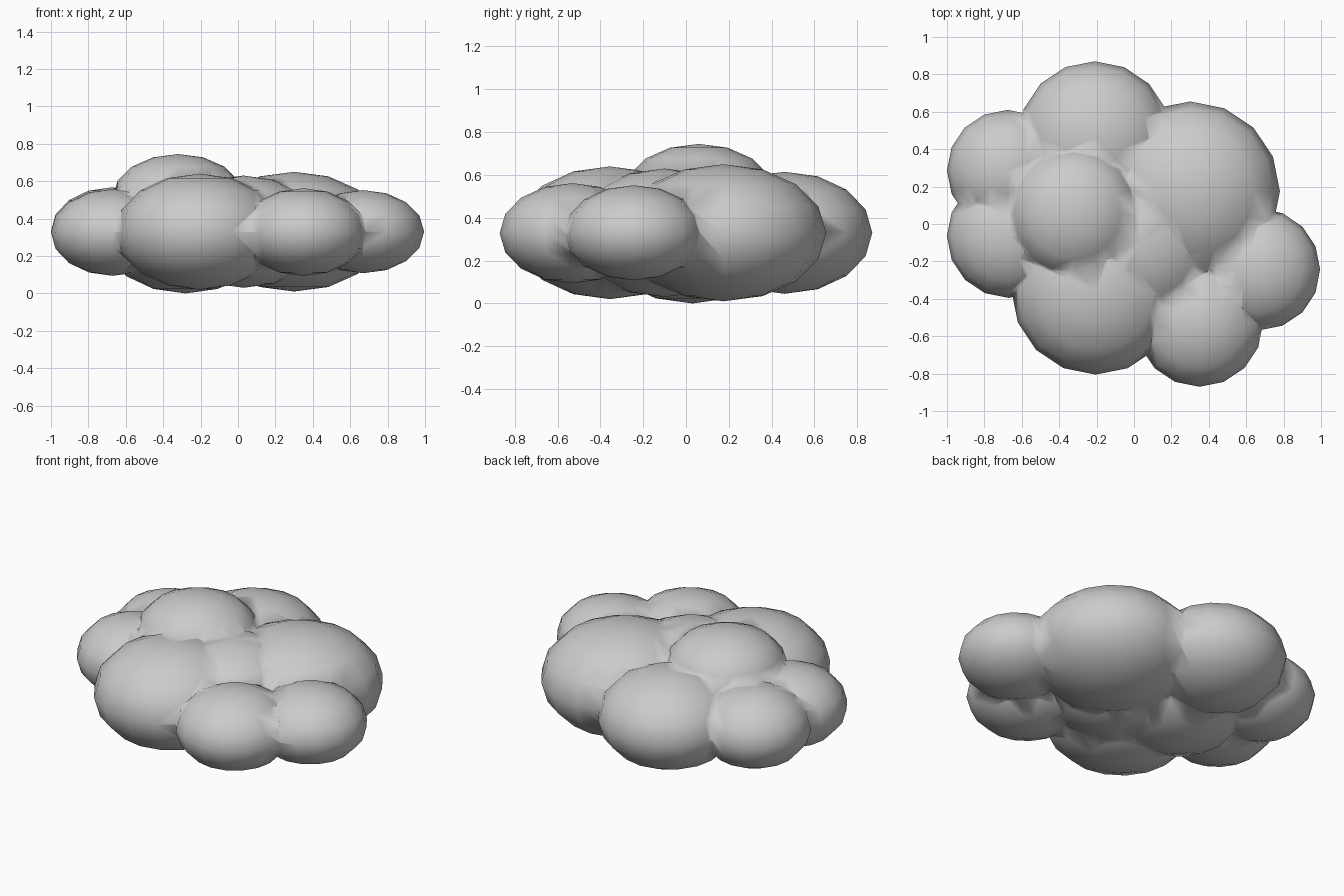
import bpy

cube = bpy.data.objects.get("Cube")
if cube:
    bpy.data.objects.remove(cube, do_unlink=True)

# One flat grey
grey = bpy.data.materials.new("cloud grey")
grey.use_nodes = True
colour = (0.6, 0.6, 0.6, 1)
grey.diffuse_color = colour
grey.node_tree.nodes["Principled BSDF"].inputs["Base Color"].default_value = colour


def puff(name, x, y, z, radius, height):
    """A squashed low-poly ball."""
    bpy.ops.mesh.primitive_uv_sphere_add(segments=16, ring_count=8, radius=1, location=(x, y, z))
    ob = bpy.context.object
    ob.name = name
    ob.scale = (radius, radius, height)
    bpy.ops.object.transform_apply(location=True, rotation=False, scale=True)
    ob.data.materials.append(grey)
    return ob


# Puffs: name, centre, radius, half height
puffs = [
    ("core_puff", 0.03, -0.10, 0.33, 0.43, 0.30),
    ("base_puff", -0.28, 0.03, 0.315, 0.45, 0.315),
    ("back_puff", -0.21, 0.46, 0.33, 0.41, 0.285),
    ("large_side_puff", 0.30, 0.175, 0.33, 0.48, 0.32),
    ("front_puff", -0.205, -0.355, 0.33, 0.45, 0.31),
    ("small_front_puff", 0.35, -0.53, 0.328, 0.34, 0.234),
    ("left_puff", 0.67, -0.243, 0.33, 0.325, 0.222),
    ("right_front_puff", -0.67, -0.065, 0.326, 0.33, 0.232),
    ("right_back_puff", -0.675, 0.285, 0.332, 0.325, 0.235),
    ("top_puff", -0.32, 0.06, 0.515, 0.35, 0.23),
]

# Merge all puffs into one skin
cloud = puff(*puffs[0])
cloud.name = "cloud"
for spec in puffs[1:]:
    part = puff(*spec)
    part.hide_render = True
    bpy.ops.object.select_all(action="DESELECT")
    cloud.select_set(True)
    bpy.context.view_layer.objects.active = cloud
    union = cloud.modifiers.new("union", "BOOLEAN")
    union.operation = "UNION"
    union.solver = "EXACT"
    union.object = part
    bpy.ops.object.modifier_apply(modifier=union.name)
    bpy.data.objects.remove(part, do_unlink=True)

# Soft shading across the creases
bpy.ops.object.shade_smooth()
